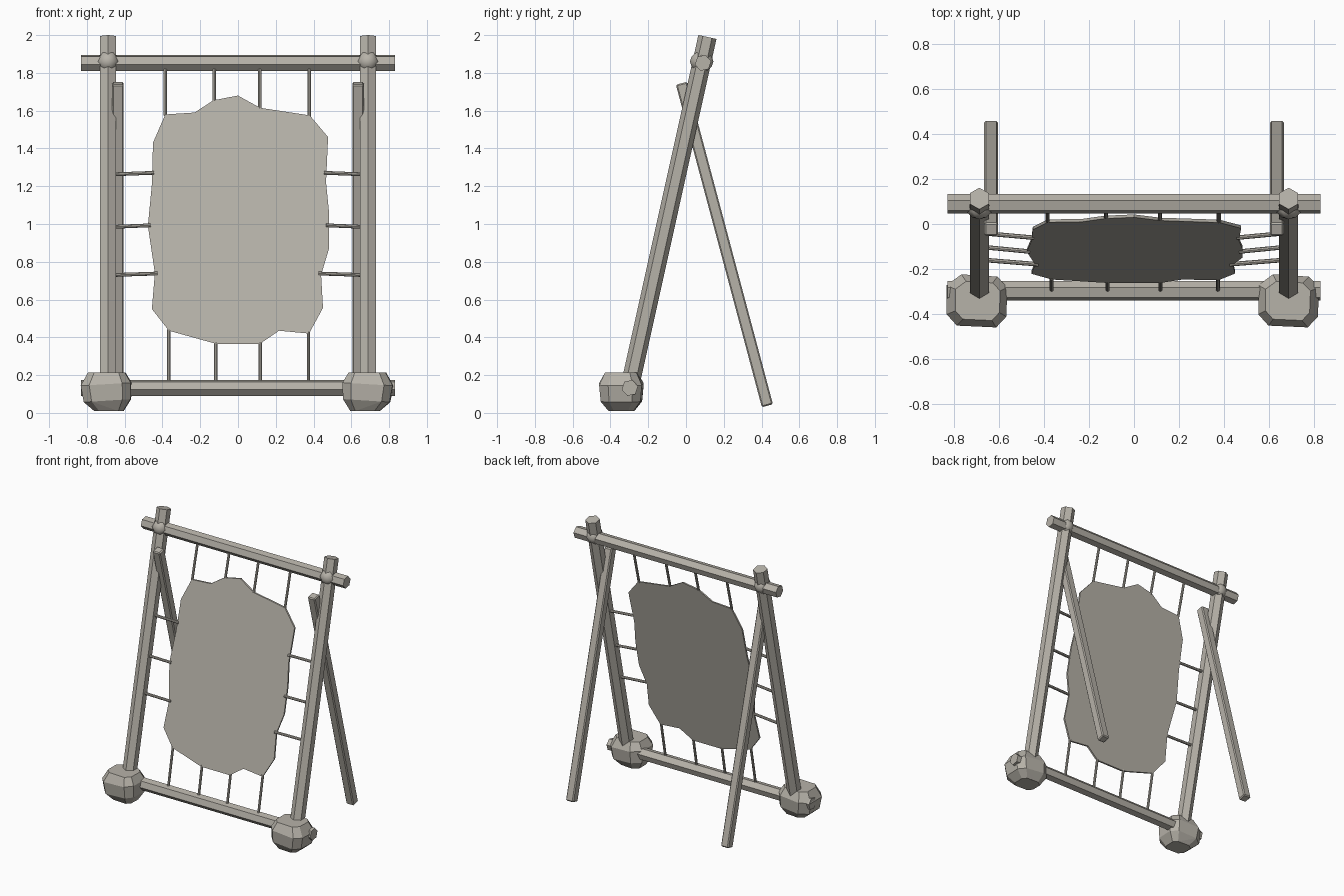
import bpy, bmesh, math
from mathutils import Vector, Matrix

if "Cube" in bpy.data.objects:
    bpy.data.objects.remove(bpy.data.objects["Cube"])

mat = bpy.data.materials.new("weathered grey")
mat.diffuse_color = (0.47, 0.445, 0.395, 1)
mat.use_nodes = True
mat.node_tree.nodes["Principled BSDF"].inputs["Base Color"].default_value = mat.diffuse_color


def lean(z):
    """Depth of the leaning frame plane at height z."""
    return -0.3285 + 0.222 * z


def finish(bm, name, smooth=False):
    bmesh.ops.recalc_face_normals(bm, faces=bm.faces)
    me = bpy.data.meshes.new(name)
    bm.to_mesh(me)
    bm.free()
    me.materials.append(mat)
    for p in me.polygons:
        p.use_smooth = smooth
    ob = bpy.data.objects.new(name, me)
    bpy.context.collection.objects.link(ob)
    return ob


def pole(name, a, b, r, sides=6, spin=0.0, bevel=0.0, smooth=False):
    """Prism from a to b; spin turns its section."""
    a, b = Vector(a), Vector(b)
    d = (b - a).normalized()
    side = Vector((0, 1, 0)) if abs(d.x) > 0.9 else Vector((1, 0, 0))
    u = (side - d * side.dot(d)).normalized()
    v = d.cross(u)
    bm = bmesh.new()
    ends = []
    for c in (a, b):
        ends.append([bm.verts.new(c + r * (u * math.cos(t) + v * math.sin(t)))
                     for t in (spin + 2 * math.pi * i / sides for i in range(sides))])
    bm.faces.new(ends[0])
    bm.faces.new(ends[1])
    for i in range(sides):
        j = (i + 1) % sides
        bm.faces.new((ends[0][i], ends[0][j], ends[1][j], ends[1][i]))
    if bevel:
        bmesh.ops.bevel(bm, geom=bm.edges[:], offset=bevel, segments=1, affect='EDGES')
    return finish(bm, name, smooth)


# Horizontal bars
pole("top_bar", (-0.83, 0.09, 1.853), (0.83, 0.09, 1.853), 0.044, spin=math.radians(12))
pole("bottom_bar", (-0.83, -0.297, 0.132), (0.83, -0.297, 0.132), 0.044, spin=math.radians(12))

# Foot stone: stacked irregular rings (height, scale, x shift) closed into a hull
STONE_RING = [(-0.135, -0.06), (-0.09, -0.11), (0.085, -0.118), (0.13, -0.07),
              (0.135, 0.06), (0.09, 0.108), (-0.07, 0.118), (-0.135, 0.07)]
STONE_LEVELS = [(0.01, 0.58, 0.012), (0.065, 0.93, 0.004),
                (0.152, 1.0, -0.003), (0.213, 0.74, 0.0)]

for s, tag in ((-1, "left"), (1, "right")):
    # Leaning post and its rear prop
    pole(tag + "_post", (s * 0.688, lean(0.02), 0.02), (s * 0.688, lean(1.99), 1.99),
         0.049, spin=math.pi / 6)
    pole(tag + "_prop_leg", (s * 0.636, -0.024, 1.745), (s * 0.636, 0.431, 0.038),
         0.043, 4, math.pi / 4, bevel=0.007)

    # Rounded lashing at the top joint
    bm = bmesh.new()
    bmesh.ops.create_uvsphere(bm, u_segments=6, v_segments=6, radius=0.062)
    bmesh.ops.transform(bm, verts=bm.verts, matrix=Matrix.Translation((s * 0.688, 0.083, 1.86))
                        @ Matrix.Rotation(math.pi / 2, 4, 'X') @ Matrix.Rotation(math.pi / 6, 4, 'Z'))
    finish(bm, tag + "_joint_lashing", True)

    # Foot stone
    bm = bmesh.new()
    for z, k, dx in STONE_LEVELS:
        for x, y in STONE_RING:
            tilt = 0.06 * x * (1 if 0.05 < z < 0.2 else 0)
            bm.verts.new((s * 0.69 - 0.005 + x * k - s * dx, -0.342 + y * k, z - s * tilt))
    hull = bmesh.ops.convex_hull(bm, input=bm.verts[:])
    bmesh.ops.dissolve_limit(bm, angle_limit=math.radians(4), verts=bm.verts[:], edges=bm.edges[:])
    finish(bm, tag + "_foot_stone")

    # Side ties
    inner = {1.268: (0.455, 0.465), 0.99: (0.472, 0.477), 0.735: (0.435, 0.435)}
    for z, (l, r) in inner.items():
        x = l if s < 0 else r
        pole(tag + "_side_tie", (s * 0.66, lean(z) + 0.005, z - 0.005),
             (s * (x - 0.01), lean(z) - 0.014, z + 0.003), 0.01, 8, smooth=False)

# Stretched hide
OUTLINE = [(-.385, 1.58), (-.23, 1.59), (-.13, 1.655), (0, 1.68), (.117, 1.615), (.38, 1.575),
           (.477, 1.46), (.466, 1.22), (.482, 1.06), (.482, .87), (.44, .73), (.45, .556),
           (.376, .42), (.217, .435), (.117, .366), (-.117, .366), (-.366, .435), (-.456, .55),
           (-.44, .74), (-.477, .99), (-.456, 1.21), (-.45, 1.43)]
bm = bmesh.new()
front = [bm.verts.new((x, lean(z) - 0.015, z)) for x, z in OUTLINE]
back = [bm.verts.new((x, lean(z) - 0.002, z)) for x, z in OUTLINE]
bm.faces.new(front)
bm.faces.new(back[::-1])
for i in range(len(front)):
    j = (i + 1) % len(front)
    bm.faces.new((front[i], front[j], back[j], back[i]))
finish(bm, "stretched_hide")

# Upper and lower ties
for x, z in ((-.385, 1.575), (-.125, 1.65), (.115, 1.61), (.377, 1.57)):
    pole("upper_tie", (x, lean(z) - 0.008, z), (x, lean(1.83), 1.83), 0.009, 8)
for x, z in ((-.366, .44), (-.117, .375), (.117, .375), (.373, .43)):
    pole("lower_tie", (x, lean(z) - 0.008, z), (x, lean(.15), .15), 0.009, 8)
